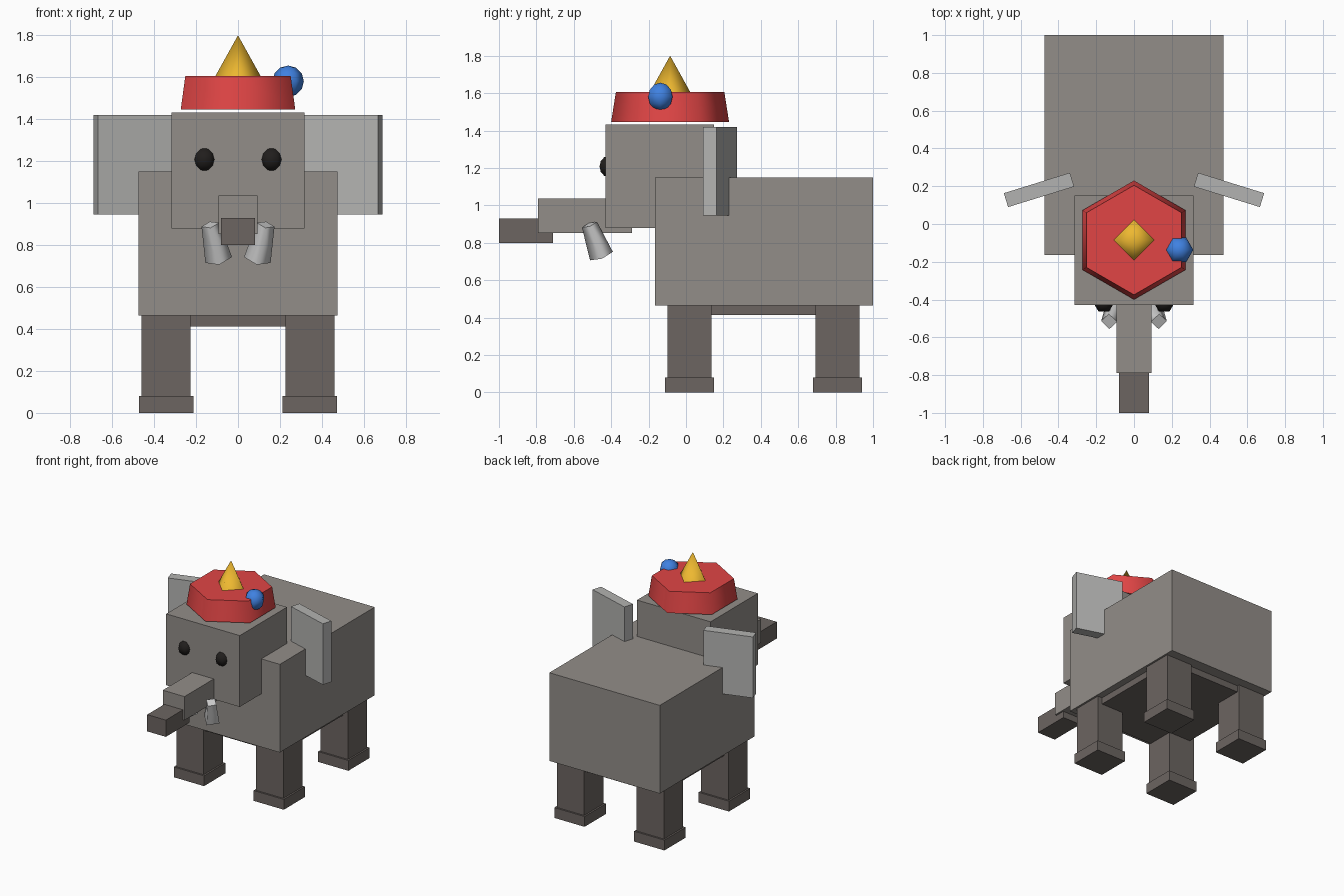
import bpy, bmesh
from math import radians
from mathutils import Vector, Matrix

if "Cube" in bpy.data.objects:
    bpy.data.objects.remove(bpy.data.objects["Cube"])


def material(name, rgb):
    m = bpy.data.materials.new(name)
    m.diffuse_color = (*rgb, 1)
    m.use_nodes = True
    m.node_tree.nodes["Principled BSDF"].inputs["Base Color"].default_value = m.diffuse_color
    return m


SKIN = material("skin", (0.29, 0.27, 0.25))
DARK = material("dark_skin", (0.15, 0.13, 0.12))
EAR = material("ear_grey", (0.45, 0.45, 0.44))
IVORY = material("ivory", (0.75, 0.75, 0.75))
BLACK = material("black", (0.015, 0.013, 0.012))
RED = material("red", (0.75, 0.06, 0.06))
GOLD = material("gold", (0.85, 0.48, 0.03))
BLUE = material("blue", (0.05, 0.22, 0.75))


def finish(name, bm, mat):
    me = bpy.data.meshes.new(name)
    bm.to_mesh(me)
    bm.free()
    me.materials.append(mat)
    ob = bpy.data.objects.new(name, me)
    bpy.context.collection.objects.link(ob)
    return ob


def box(name, x, y, z, mat, turn=0):
    """Box from (min, max) ranges, turned about its own vertical axis."""
    centre = Vector([(a + b) / 2 for a, b in (x, y, z)])
    size = [b - a for a, b in (x, y, z)]
    bm = bmesh.new()
    bmesh.ops.create_cube(bm, size=1, matrix=Matrix.Translation(centre)
                          @ Matrix.Rotation(turn, 4, 'Z') @ Matrix.Diagonal((*size, 1)))
    return finish(name, bm, mat)


def frustum(name, start, end, r1, r2, sides, mat):
    """Low-sided cone between two points, smooth sides and sharp rims."""
    start, end = Vector(start), Vector(end)
    axis = end - start
    up = Vector((0, 0, 1 if axis.z > 0 else -1))
    if axis.z < 0:  # keep the axis pointing up
        start, end, r1, r2 = end, start, r2, r1
        axis, up = -axis, -up
    mat4 = Matrix.Translation((start + end) / 2) @ up.rotation_difference(axis).to_matrix().to_4x4()
    bm = bmesh.new()
    bmesh.ops.create_cone(bm, cap_ends=True, segments=sides, radius1=r1, radius2=r2,
                          depth=axis.length, matrix=mat4)
    bmesh.ops.remove_doubles(bm, verts=bm.verts, dist=1e-5)
    bm.normal_update()
    direction = axis.normalized()
    for f in bm.faces:
        f.smooth = True
        if abs(f.normal.dot(direction)) > 0.95:
            f.smooth = False
            for e in f.edges:
                e.smooth = False
    return finish(name, bm, mat)


def ball(name, centre, r, mat):
    bm = bmesh.new()
    bmesh.ops.create_uvsphere(bm, u_segments=6, v_segments=6, radius=r,
                              matrix=Matrix.Translation(centre) @ Matrix.Rotation(radians(90), 4, 'Z'))
    for f in bm.faces:
        f.smooth = True
    return finish(name, bm, mat)


# Body, belly, head and trunk
box("body", (-0.475, 0.475), (-0.165, 1.0), (0.465, 1.15), SKIN)
box("belly", (-0.42, 0.42), (-0.08, 0.91), (0.413, 0.50), DARK)
box("head", (-0.316, 0.316), (-0.43, 0.15), (0.878, 1.432), SKIN)
box("trunk", (-0.093, 0.093), (-0.79, -0.289), (0.852, 1.036), SKIN)
box("trunk_tip", (-0.08, 0.08), (-1.0, -0.71), (0.80, 0.93), DARK)

for side, s in (("left", -1), ("right", 1)):
    # Legs and feet
    for end, y in (("front", 0.018), ("back", 0.81)):
        cx = s * 0.343
        box(f"{end}_{side}_leg", (cx - 0.117, cx + 0.117), (y - 0.118, y + 0.118), (0.04, 0.48), DARK)
        box(f"{end}_{side}_foot", (cx - 0.13, cx + 0.13), (y - 0.131, y + 0.131), (0, 0.08), DARK)
    # Ears swept forward
    box(f"{side}_ear", (s * 0.503 - 0.183, s * 0.503 + 0.183), (0.142, 0.219), (0.945, 1.419),
        EAR, -s * radians(17.2))
    # Eyes and tusks
    ball(f"{side}_eye", (s * 0.16, -0.413, 1.208), 0.057, BLACK)
    frustum(f"{side}_tusk", (s * 0.132, -0.516, 0.897), (s * 0.092, -0.452, 0.729),
            0.043, 0.065, 4, IVORY)

# Hat with spike and bobble
frustum("hat", (0, -0.085, 1.447), (0, -0.085, 1.606), 0.315, 0.29, 6, RED)
frustum("hat_spike", (0, -0.085, 1.60), (0, -0.085, 1.80), 0.111, 0, 4, GOLD)
ball("hat_bobble", (0.239, -0.137, 1.581), 0.075, BLUE)
